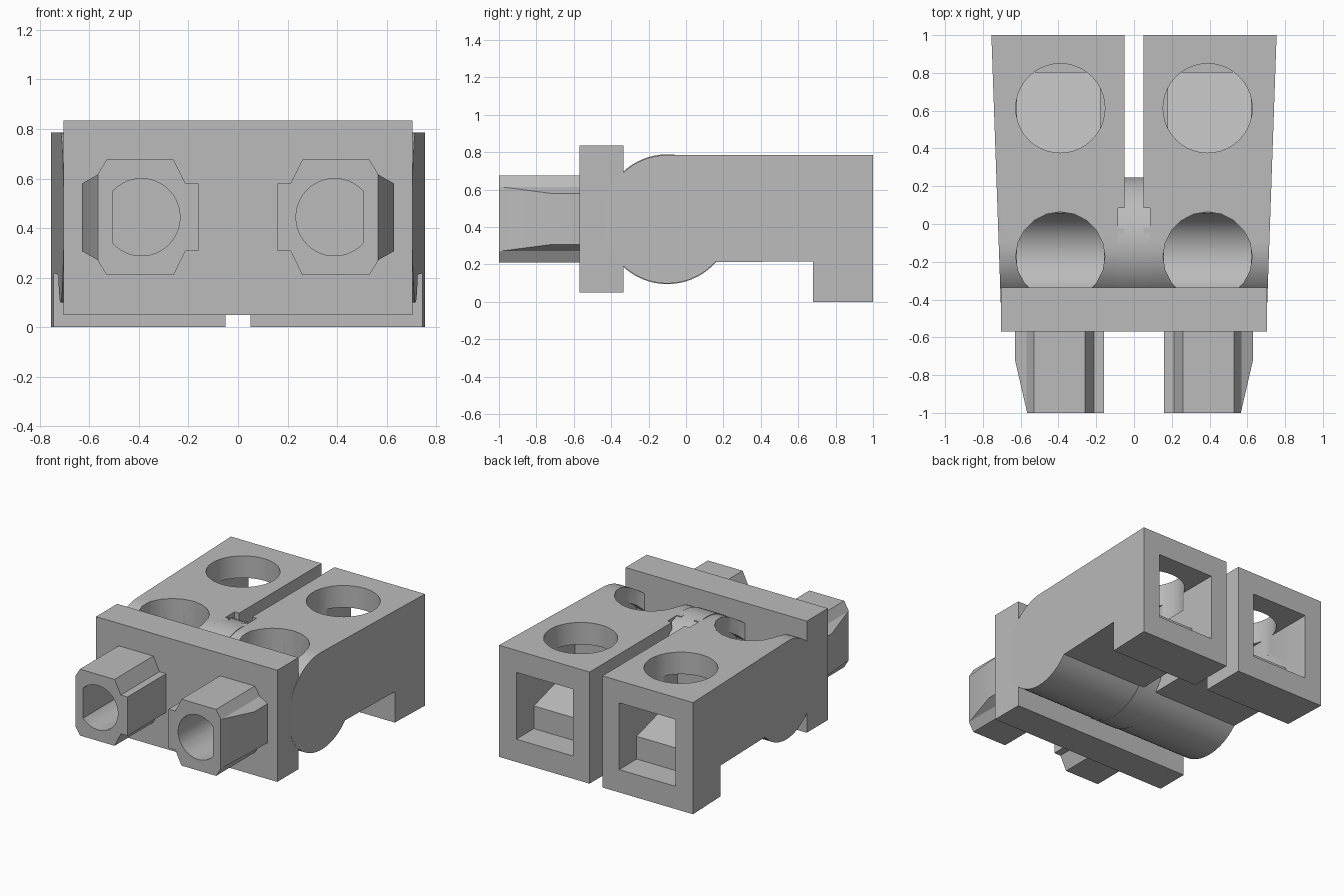
import bpy, bmesh
from math import sin, cos, pi, radians
from mathutils import Vector

cube = bpy.data.objects.get("Cube")
if cube:
    bpy.data.objects.remove(cube, do_unlink=True)

grey = bpy.data.materials.new("plain grey")
grey.use_nodes = True
grey.diffuse_color = (0.5, 0.5, 0.5, 1)
grey.node_tree.nodes["Principled BSDF"].inputs["Base Color"].default_value = (0.5, 0.5, 0.5, 1)


def prism(name, profile, axis, low, high):
    """Extrude a 2D outline along one axis; the outline uses the other two axes in order."""
    bm = bmesh.new()
    verts = []
    for a, b in profile:
        co = [a, b]
        co.insert(axis, low)
        verts.append(bm.verts.new(co))
    face = bm.faces.new(verts)
    extruded = bmesh.ops.extrude_face_region(bm, geom=[face])["geom"]
    shift = Vector((0, 0, 0))
    shift[axis] = high - low
    bmesh.ops.translate(bm, vec=shift, verts=[g for g in extruded if isinstance(g, bmesh.types.BMVert)])
    bmesh.ops.recalc_face_normals(bm, faces=bm.faces)
    mesh = bpy.data.meshes.new(name)
    bm.to_mesh(mesh)
    bm.free()
    mesh.materials.append(grey)
    obj = bpy.data.objects.new(name, mesh)
    bpy.context.collection.objects.link(obj)
    return obj


def arc(u, v, r, start=0, end=360, steps=40):
    return [(u + r * cos(radians(start + (end - start) * i / steps)),
             v + r * sin(radians(start + (end - start) * i / steps))) for i in range(steps + 1)]


def circle(u, v, r, steps=40):
    return arc(u, v, r, 0, 360, steps)[:-1]


def rect(u0, u1, v0, v1):
    return [(u0, v0), (u1, v0), (u1, v1), (u0, v1)]


def select(obj):
    bpy.ops.object.select_all(action="DESELECT")
    obj.select_set(True)
    bpy.context.view_layer.objects.active = obj


def cut(obj, cutter):
    cutter.hide_render = True
    mod = obj.modifiers.new("cut", "BOOLEAN")
    mod.operation, mod.solver, mod.object = "DIFFERENCE", "EXACT", cutter
    select(obj)
    bpy.ops.object.modifier_apply(modifier=mod.name)
    bpy.data.objects.remove(cutter, do_unlink=True)


def finish(obj, mirrored=False):
    if mirrored:
        obj.modifiers.new("mirror", "MIRROR").use_clip = False
    select(obj)
    bpy.ops.object.shade_smooth_by_angle(angle=radians(25))


MID = 0.39            # centre line of each arm and peg
HINGE = (-0.1, 0.442)  # hinge axis in y, z

# Arm: round front end, flat top, foot at the back, outer side flaring backwards
outline = arc(*HINGE, 0.343, 90, 318, 40)
outline += [(0.68, 0.217), (0.68, 0), (1, 0), (1, 0.785)]
arm = prism("arms", outline, 0, 0.05, 0.755)
for v in arm.data.vertices:
    if v.co.x > 0.5:
        v.co.x = 0.755 - (1 - v.co.y) * 0.035

# Square socket in the back, with a raised ramp floor
socket = [(1.1, 0.16), (0.805, 0.16), (0.805, 0.32), (0.35, 0.45), (0.35, 0.63), (1.1, 0.63)]
cut(arm, prism("socket_cutter", socket, 0, 0.18, 0.62))

# Round openings in the top
cut(arm, prism("rear_hole_cutter", circle(MID, 0.613, 0.236), 2, 0.5, 1))
cut(arm, prism("front_hole_cutter", circle(MID, -0.172, 0.236, 20), 2, 0.43, 1))
cut(arm, prism("round_floor_cutter", circle(-0.16, 0.44, 0.22), 0, 0.16, 0.62))

# Notch beside the hinge
cut(arm, prism("notch_cutter", rect(0, 0.085, -0.02, 0.085), 2, 0.6, 1))
finish(arm, True)

# Hinge barrel joining the arms
finish(prism("hinge_barrel", circle(*HINGE, 0.347, 64), 0, -0.088, 0.088))

# Front plate
prism("front_plate", rect(-0.705, 0.705, -0.57, -0.335), 2, 0.05, 0.835)

# Pegs: notched octagons with a tapered outer side and a D-shaped bore
upper = [(0.16, 0.58), (0.212, 0.58), (0.26, 0.677), (0.53, 0.677), (0.568, 0.615), (0.63, 0.58)]
lower = [(x, 0.887 - z) for x, z in reversed(upper)]
peg = prism("pegs", upper + lower, 1, -1, -0.56)
cut(peg, prism("taper_cutter", [(0.63, -0.72), (0.5632, -1.01), (0.8, -1.01), (0.8, -0.72)], 2, 0, 1))
bore = [(min(x, 0.505), z) for x, z in arc(MID, 0.444, 0.156, 42.5, 317.5, 32)]
cut(peg, prism("bore_cutter", bore, 1, -1.1, -0.5))
finish(peg, True)
